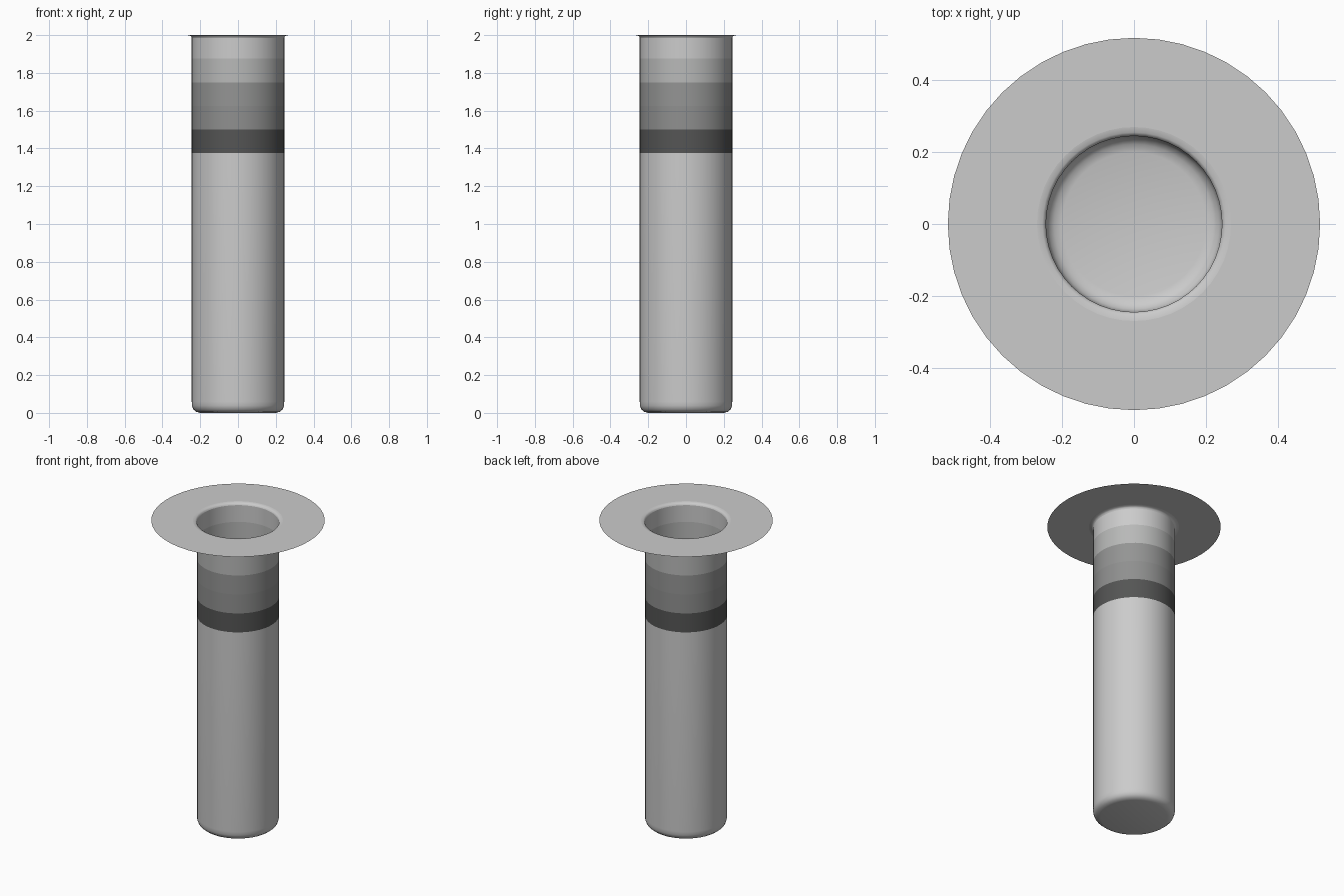
import bpy, bmesh, math

if "Cube" in bpy.data.objects:
    bpy.data.objects.remove(bpy.data.objects["Cube"])

SIDES = 48


def grey(name, v):
    m = bpy.data.materials.new(name)
    m.diffuse_color = (v, v * 1.01, v, 1)
    m.use_nodes = True
    m.node_tree.nodes["Principled BSDF"].inputs["Base Color"].default_value = m.diffuse_color
    return m


def lathe(name, profile, material=None, angle=60):
    """Revolve an (r, z) profile, listed bottom to top, around z."""
    bm = bmesh.new()
    rings = []
    for r, z in profile:
        if r == 0:
            rings.append([bm.verts.new((0, 0, z))] * SIDES)
        else:
            rings.append([bm.verts.new((r * math.cos(2 * math.pi * i / SIDES),
                                        r * math.sin(2 * math.pi * i / SIDES), z))
                          for i in range(SIDES)])
    for a, b in zip(rings, rings[1:]):
        for i in range(SIDES):
            j = (i + 1) % SIDES
            corners = list(dict.fromkeys((a[i], a[j], b[j], b[i])))
            bm.faces.new(corners)
    me = bpy.data.meshes.new(name)
    bm.to_mesh(me)
    bm.free()
    ob = bpy.data.objects.new(name, me)
    bpy.context.collection.objects.link(ob)
    if material:
        me.materials.append(material)
    bpy.ops.object.select_all(action='DESELECT')
    ob.select_set(True)
    bpy.context.view_layer.objects.active = ob
    bpy.ops.object.shade_smooth_by_angle(angle=math.radians(angle))
    return ob


R = 0.245
pale = grey("pale_grey", 0.60)
mid = grey("mid_grey", 0.48)

# Closed lower tube with a rounded bottom edge
lathe("lower_tube", [(0, 0), (0.2, 0), (0.222, 0.006), (0.237, 0.019),
                     (0.244, 0.038), (R, 0.06), (R, 1.25)])

# Coloured bands, each 0.125 tall
bands = [pale, grey("dark_grey", 0.09), grey("grey_a", 0.275),
         grey("grey_b", 0.295), mid]
for k, mat in enumerate(bands):
    z = 1.25 + 0.125 * k
    lathe(f"band_{k + 1}", [(R, z), (R, z + 0.125)], mat)

# Open neck, small flared lip and flat thin flange
lathe("neck", [(R, 1.875), (R, 1.985)])
lathe("lip", [(R, 1.985), (0.248, 1.993), (0.255, 1.998), (0.27, 2.0)], pale)
lathe("flange", [(0.27, 2.0), (0.518, 2.0)])
